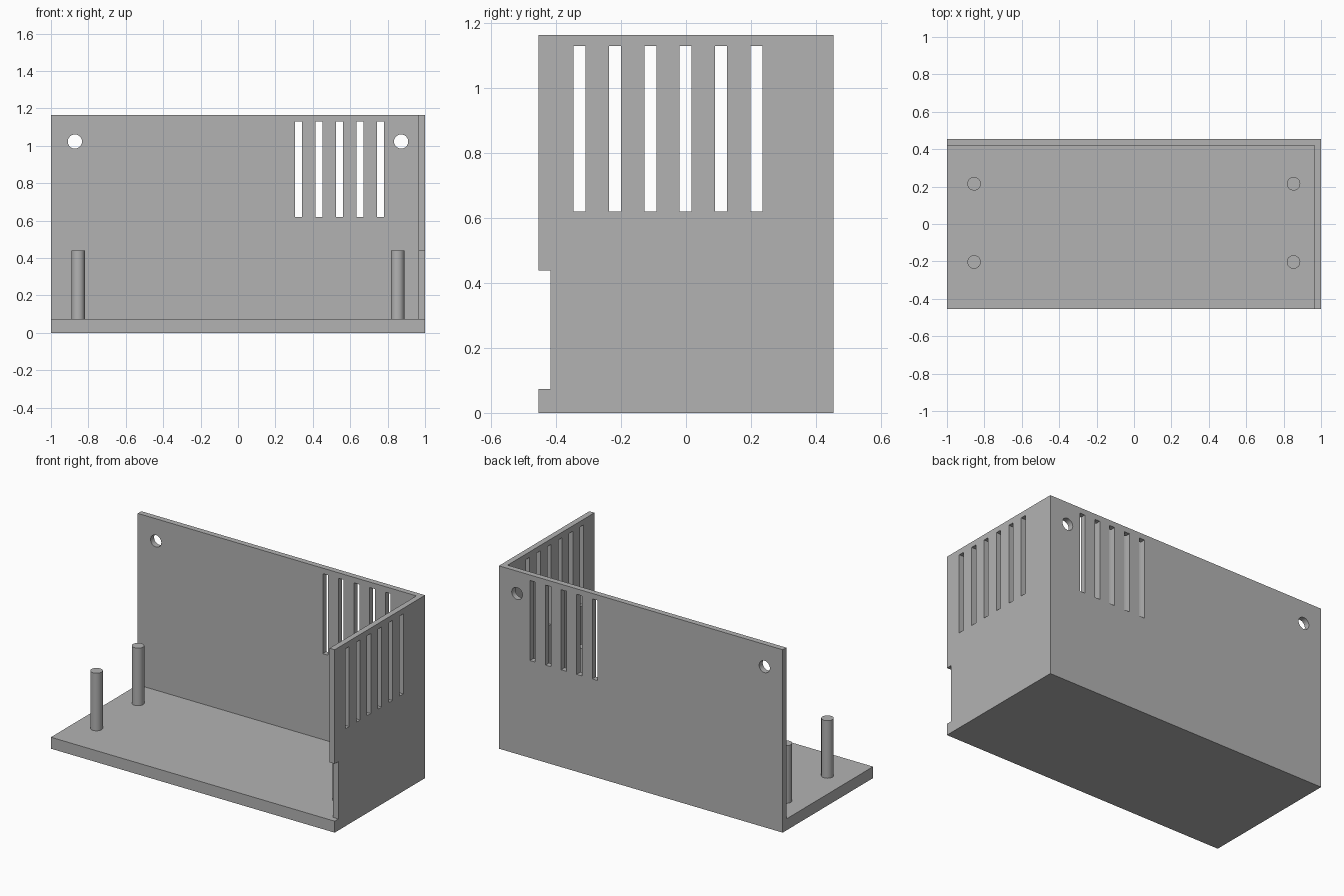
import bpy
import math

if "Cube" in bpy.data.objects:
    bpy.data.objects.remove(bpy.data.objects["Cube"])

grey = bpy.data.materials.new("light grey")
grey.diffuse_color = (0.45, 0.45, 0.45, 1)
grey.use_nodes = True
grey.node_tree.nodes["Principled BSDF"].inputs["Base Color"].default_value = grey.diffuse_color

H = 1.165                  # total height
X, Y = 1.0, 0.455          # half width and half depth
FLOOR, WALL = 0.073, 0.036
SLOT_Z = (0.62, 1.13)
SLOT_HALF = 0.0185


def box(name, x, y, z):
    """Box from (min, max) ranges, vertices in world space."""
    verts = [(a, b, c) for a in x for b in y for c in z]
    faces = [(0, 1, 3, 2), (4, 6, 7, 5), (0, 4, 5, 1),
             (2, 3, 7, 6), (0, 2, 6, 4), (1, 5, 7, 3)]
    mesh = bpy.data.meshes.new(name)
    mesh.from_pydata(verts, [], faces)
    mesh.materials.append(grey)
    obj = bpy.data.objects.new(name, mesh)
    bpy.context.collection.objects.link(obj)
    return obj


def cylinder(name, radius, depth, location, rotation=(0, 0, 0)):
    bpy.ops.mesh.primitive_cylinder_add(vertices=32, radius=radius, depth=depth,
                                        location=location, rotation=rotation)
    obj = bpy.context.object
    obj.name = name
    obj.data.materials.append(grey)
    return obj


def smooth(obj):
    bpy.ops.object.select_all(action='DESELECT')
    obj.select_set(True)
    bpy.context.view_layer.objects.active = obj
    bpy.ops.object.shade_smooth_by_angle(angle=math.radians(30))


def cut(target, cutters):
    """Subtract the cutters from the target, then remove them."""
    for c in cutters:
        c.hide_render = True
        mod = target.modifiers.new("cut", 'BOOLEAN')
        mod.operation = 'DIFFERENCE'
        mod.solver = 'EXACT'
        mod.object = c
    bpy.context.view_layer.update()
    bpy.context.view_layer.objects.active = target
    for mod in list(target.modifiers):
        bpy.ops.object.modifier_apply(modifier=mod.name)
    for c in cutters:
        bpy.data.objects.remove(c, do_unlink=True)


# Floor plate, fitted inside the back and right walls
box("floor", (-X, X - WALL), (-Y, Y - WALL), (0, FLOOR))

# Back wall with vent slots and two screw holes
back = box("back_wall", (-X, X), (Y - WALL, Y), (0, H))
cutters = []
for i in range(5):
    cx = 0.323 + 0.11 * i
    cutters.append(box("slot_cutter", (cx - SLOT_HALF, cx + SLOT_HALF), (0.3, 0.6), SLOT_Z))
for sx in (-1, 1):
    cutters.append(cylinder("hole_cutter", 0.038, 0.3, (sx * 0.872, Y, 1.023),
                            (math.pi / 2, 0, 0)))
cut(back, cutters)
smooth(back)

# Right wall with vent slots and a notch in its front edge
right = box("right_wall", (X - WALL, X), (-Y, Y - WALL), (0, H))
cutters = [box("notch_cutter", (0.8, 1.2), (-0.6, -0.418), (FLOOR, 0.438))]
for i in range(6):
    cy = -0.328 + 0.109 * i
    cutters.append(box("slot_cutter", (0.8, 1.2), (cy - SLOT_HALF, cy + SLOT_HALF), SLOT_Z))
cut(right, cutters)

# Four standing posts
POST_TOP = 0.44
for px in (-0.855, 0.853):
    for py in (-0.203, 0.215):
        smooth(cylinder("post", 0.036, POST_TOP - FLOOR + 0.02,
                        (px, py, (POST_TOP + FLOOR - 0.02) / 2)))
